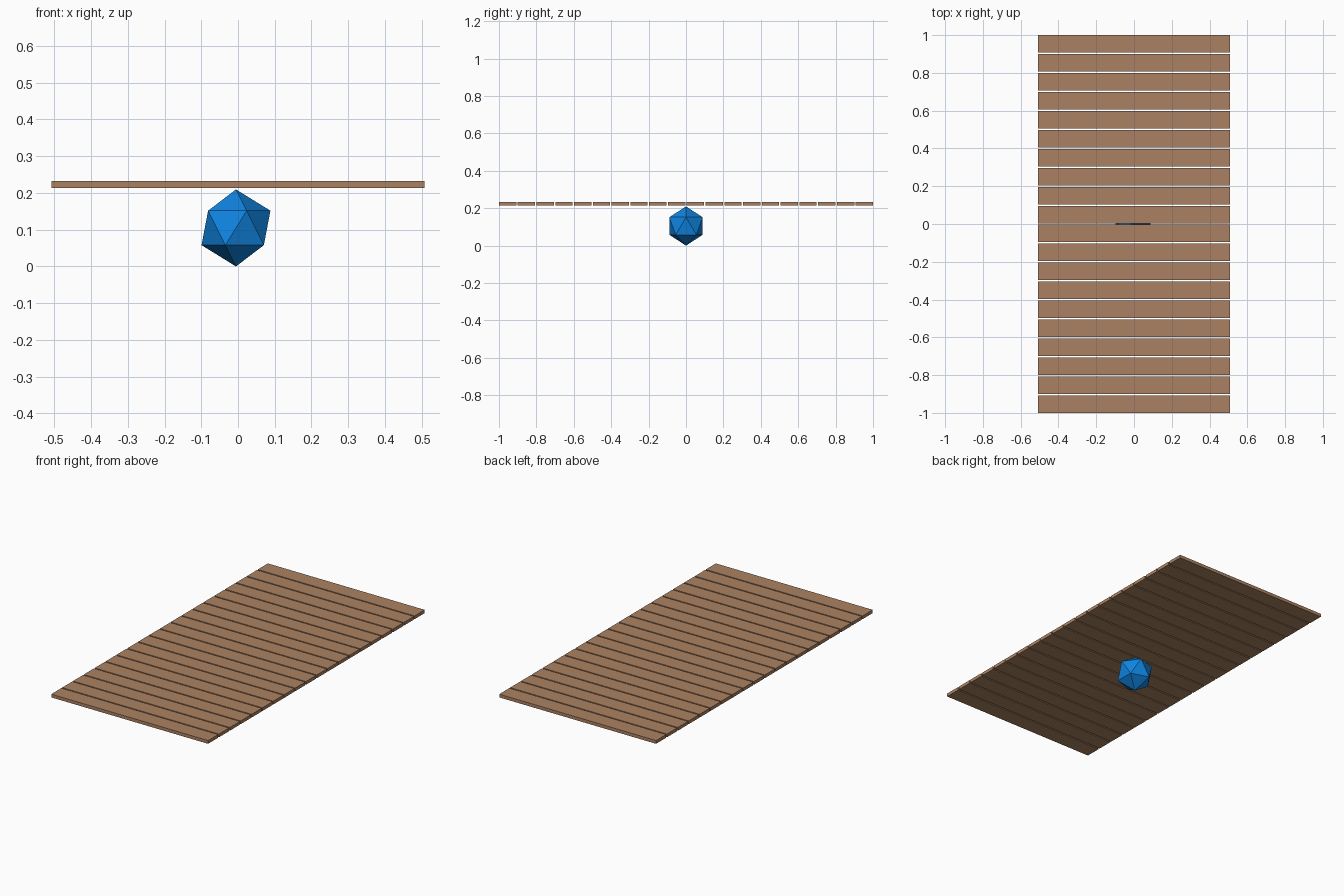
import bpy

if "Cube" in bpy.data.objects:
    bpy.data.objects.remove(bpy.data.objects["Cube"])

def material(name, rgb):
    m = bpy.data.materials.new(name)
    m.diffuse_color = (*rgb, 1.0)
    m.use_nodes = True
    m.node_tree.nodes["Principled BSDF"].inputs["Base Color"].default_value = m.diffuse_color
    return m

wood = material("brown wood", (0.41, 0.222, 0.122))
blue = material("bright blue", (0.005, 0.23, 0.75))

# Deck: twenty planks side by side along y
COUNT, WIDTH = 20, 0.0928
LENGTH, BOTTOM, TOP = 1.014, 0.2134, 0.2324
pitch = (2.0 - WIDTH) / (COUNT - 1)
for i in range(COUNT):
    y = -1.0 + WIDTH / 2 + i * pitch
    bpy.ops.mesh.primitive_cube_add(size=1, location=(0, y, (BOTTOM + TOP) / 2))
    plank = bpy.context.object
    plank.name = f"plank_{i + 1:02d}"
    plank.scale = (LENGTH, WIDTH, TOP - BOTTOM)
    plank.data.materials.append(wood)

# Faceted ball under the middle of the deck
RADIUS = 0.1048
bpy.ops.mesh.primitive_ico_sphere_add(subdivisions=1, radius=RADIUS, location=(-0.0055, 0, RADIUS))
ball = bpy.context.object
ball.name = "faceted_ball"
ball.data.materials.append(blue)
